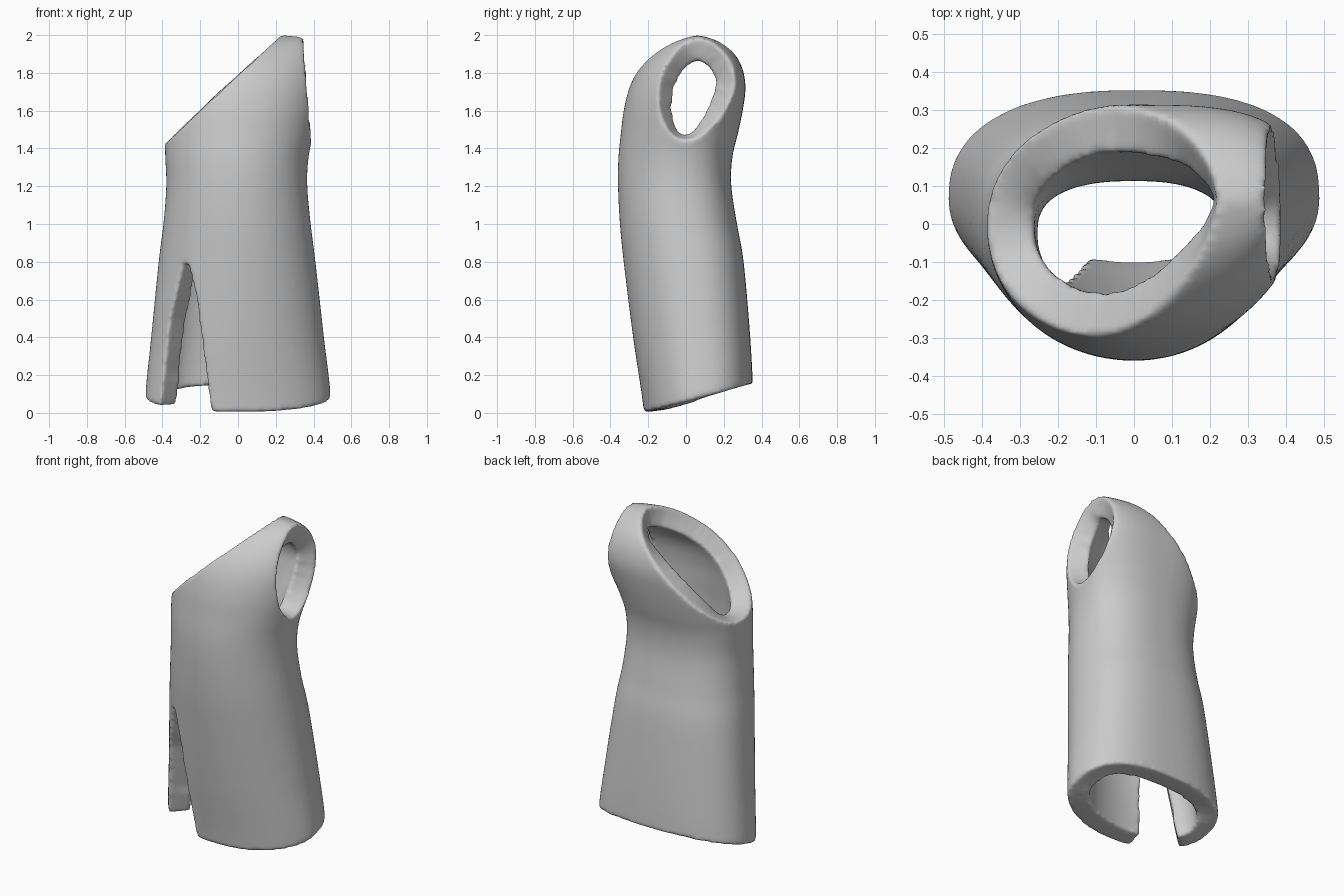
import bpy, bmesh, math
from mathutils import Vector

cube = bpy.data.objects.get("Cube")
if cube:
    bpy.data.objects.remove(cube)

SEGMENTS, STEPS = 72, 5

# Body sections: z, left extent, right extent, front y, back y, widest y, back squareness
SECTIONS = [
    (-0.10, 0.49, 0.49, -0.21, 0.35, 0.07, 2.6),
    (0.10, 0.49, 0.49, -0.235, 0.355, 0.07, 2.6),
    (0.40, 0.46, 0.455, -0.28, 0.34, 0.05, 2.6),
    (0.80, 0.42, 0.41, -0.33, 0.305, 0.01, 2.5),
    (1.00, 0.395, 0.385, -0.35, 0.27, -0.02, 2.4),
    (1.20, 0.38, 0.367, -0.36, 0.24, -0.03, 2.4),
    (1.35, 0.385, 0.373, -0.358, 0.245, -0.02, 2.4),
    (1.48, 0.39, 0.40, -0.345, 0.275, 0.0, 2.5),
    (1.60, 0.39, 0.43, -0.33, 0.30, 0.03, 2.8),
    (1.72, 0.39, 0.445, -0.30, 0.315, 0.05, 3.2),
    (1.82, 0.39, 0.44, -0.25, 0.30, 0.06, 3.2),
    (1.90, 0.39, 0.42, -0.18, 0.26, 0.06, 3.0),
    (1.955, 0.39, 0.40, -0.10, 0.20, 0.06, 2.6),
    (1.985, 0.38, 0.35, -0.02, 0.14, 0.06, 2.4),
    (2.00, 0.35, 0.25, 0.05, 0.07, 0.06, 2.2),
]


def smooth_rows(rows):
    """Catmull-Rom interpolation between section rows."""
    out = []
    for i in range(len(rows) - 1):
        a, b, c, d = (rows[max(0, min(len(rows) - 1, i + k))] for k in (-1, 0, 1, 2))
        for s in range(STEPS):
            t = s / STEPS
            out.append([q + t / 2 * (r - p + t * (2 * p - 5 * q + 4 * r - e
                        + t * (3 * (q - r) + e - p)))
                        for p, q, r, e in zip(a, b, c, d)])
    return out + [list(rows[-1])]


def section_point(row, k):
    z, left, right, front, back, mid, square = row
    a = 2 * math.pi * k / SEGMENTS
    c, s = math.cos(a), math.sin(a)
    power = 2 / ((square if c > 0 else 2.4) if s > 0 else 2)
    x = math.copysign(abs(c) ** power, c) * (right if c > 0 else left)
    y = mid + abs(s) ** power * ((back if s > 0 else front) - mid)
    return (x, y, z)


def cut(bm, point, normal, clear):
    bmesh.ops.bisect_plane(bm, geom=bm.verts[:] + bm.edges[:] + bm.faces[:],
                           dist=1e-5, plane_co=point, plane_no=normal,
                           clear_outer=clear)


# Outer cloth sheet lofted through the sections
bm = bmesh.new()
rings = [[bm.verts.new(section_point(row, k)) for k in range(SEGMENTS)]
         for row in smooth_rows(SECTIONS)]
for low, high in zip(rings, rings[1:]):
    for k in range(SEGMENTS):
        n = (k + 1) % SEGMENTS
        bm.faces.new((low[k], low[n], high[n], high[k]))
bm.faces.new(rings[-1])

# Slanted neckline, armhole and sloping hem
cut(bm, (-0.39, 0, 1.43), (-0.57, 0, 0.61), True)
cut(bm, (0.39, 0, 1.47), (1, 0, 0.08), True)
cut(bm, (0, -0.23, 0), (0, 0.26, -1), True)

# Pointed slit in the front of the skirt
ARCH = [(-0.415, 0), (-0.36, 0.5), (-0.29, 0.79), (-0.265, 0.79), (-0.22, 0.59), (-0.148, 0.05)]
sides = []
for (x0, z0), (x1, z1) in zip(ARCH, ARCH[1:]):
    point, normal = Vector((x0, 0, z0)), Vector((z0 - z1, 0, x1 - x0))
    sides.append((point, normal))
    cut(bm, point, normal, False)
slit = []
for f in bm.faces:
    m = f.calc_center_median()
    if m.y < 0.05 and all((m - p).dot(n) < 0 for p, n in sides):
        slit.append(f)
bmesh.ops.delete(bm, geom=slit, context='FACES')
bmesh.ops.remove_doubles(bm, verts=bm.verts[:], dist=0.002)

mesh = bpy.data.meshes.new("dress")
bm.to_mesh(mesh)
bm.free()
dress = bpy.data.objects.new("one_shoulder_dress", mesh)
bpy.context.collection.objects.link(dress)

# Thick wall with softened rims
wall = dress.modifiers.new("wall", 'SOLIDIFY')
wall.thickness = 0.125
wall.offset = -1
skin = dress.modifiers.new("skin", 'REMESH')
skin.mode = 'VOXEL'
skin.voxel_size = 0.012
skin.use_smooth_shade = True
soft = dress.modifiers.new("soft", 'SMOOTH')
soft.factor = 0.5
soft.iterations = 8

# Plain grey cloth
grey = bpy.data.materials.new("grey_cloth")
grey.use_nodes = True
grey.diffuse_color = (0.6, 0.6, 0.6, 1)
grey.node_tree.nodes["Principled BSDF"].inputs["Base Color"].default_value = (0.6, 0.6, 0.6, 1)
mesh.materials.append(grey)
for p in mesh.polygons:
    p.use_smooth = True
